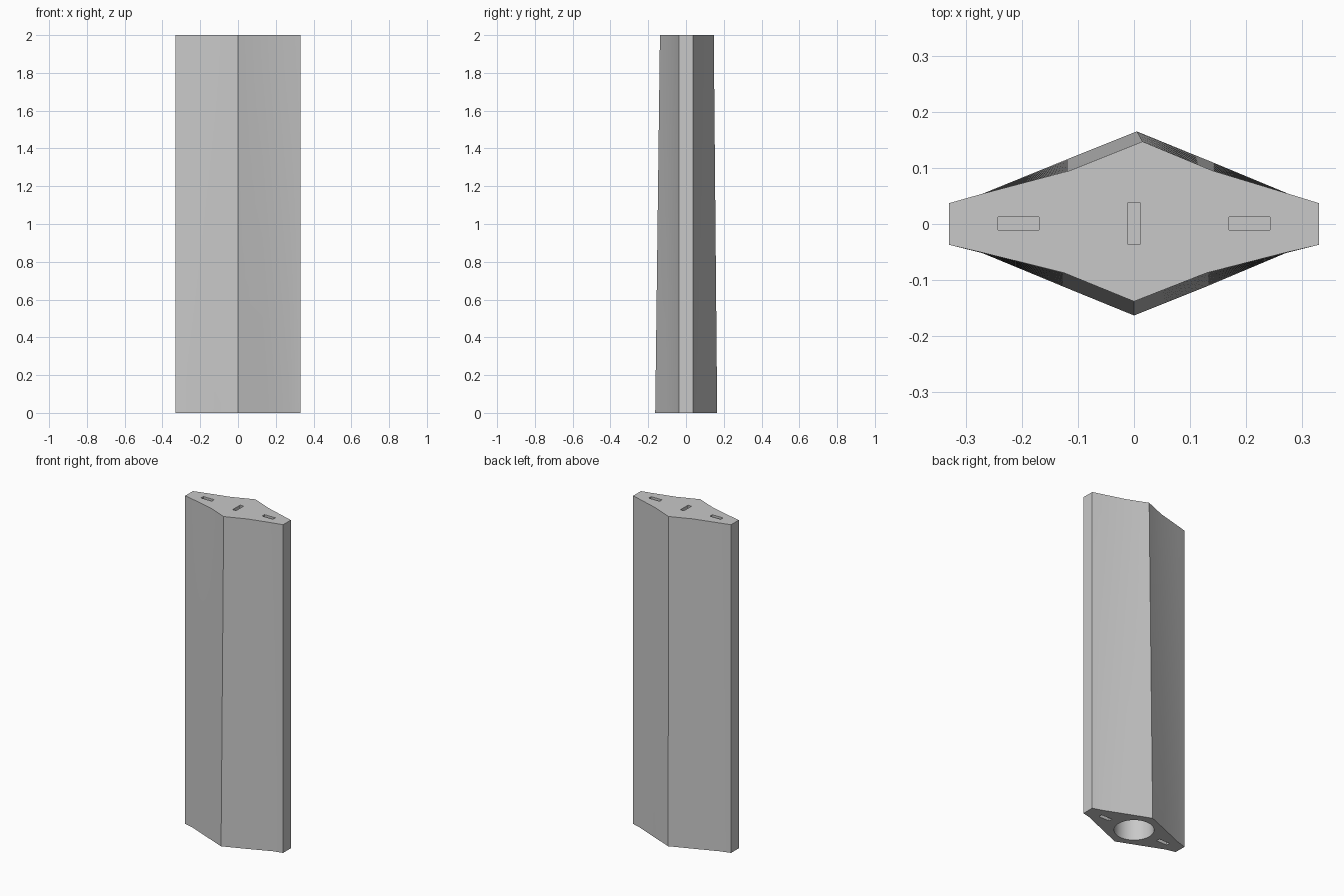
import bpy, bmesh, math
from mathutils import Matrix, Vector

if "Cube" in bpy.data.objects:
    bpy.data.objects.remove(bpy.data.objects["Cube"])

grey = bpy.data.materials.new("light grey")
grey.use_nodes = True
colour = (0.58, 0.58, 0.58, 1)
grey.diffuse_color = colour
grey.node_tree.nodes["Principled BSDF"].inputs["Base Color"].default_value = colour

# Matching outlines: straight-sided at the foot, pinched at the head
foot = [(-.33, -.037), (-.27, -.052), (-.125, -.112), (0, -.163), (.13, -.111), (.27, -.052),
        (.33, -.037), (.33, .037), (.275, .054), (.14, .11), (.005, .165), (-.115, .117),
        (-.27, .054), (-.33, .037)]
head = [(-.33, -.037), (-.27, -.051), (-.125, -.087), (0, -.138), (.13, -.087), (.27, -.051),
        (.33, -.037), (.33, .037), (.275, .054), (.14, .095), (.015, .147), (-.115, .095),
        (-.27, .054), (-.33, .037)]
HEIGHT, LEVELS = 2.0, 12


def make_object(name, bm):
    bmesh.ops.recalc_face_normals(bm, faces=bm.faces)
    mesh = bpy.data.meshes.new(name)
    bm.to_mesh(mesh)
    bm.free()
    mesh.materials.append(grey)
    obj = bpy.data.objects.new(name, mesh)
    bpy.context.collection.objects.link(obj)
    return obj


# Column lofted between the two outlines
bm = bmesh.new()
rings = []
for i in range(LEVELS + 1):
    t = i / LEVELS
    rings.append([bm.verts.new(Vector((*a, 0)).lerp(Vector((*b, HEIGHT)), t))
                  for a, b in zip(foot, head)])
for low, high in zip(rings, rings[1:]):
    for k in range(len(low)):
        n = (k + 1) % len(low)
        bm.faces.new((low[k], low[n], high[n], high[k]))
bm.faces.new(rings[0][::-1])
bm.faces.new(rings[-1])
column = make_object("column", bm)


def cut(cutter):
    mod = column.modifiers.new("cut", 'BOOLEAN')
    mod.operation, mod.solver, mod.object = 'DIFFERENCE', 'EXACT', cutter
    bpy.context.view_layer.objects.active = column
    bpy.ops.object.modifier_apply(modifier=mod.name)
    bpy.data.objects.remove(cutter)


def cut_slot(x, z, size_x, size_y):
    bm = bmesh.new()
    place = Matrix.Translation((x, .001, z)) @ Matrix.Diagonal((size_x, size_y, .08, 1))
    bmesh.ops.create_cube(bm, size=1, matrix=place)
    cut(make_object("slot_cutter", bm))


# Peg slots in the head and foot
cut_slot(0, HEIGHT, .023, .073)
for side in (-1, 1):
    for z in (0, HEIGHT):
        cut_slot(side * .206, z, .073, .023)

# Round socket in the foot
bm = bmesh.new()
bmesh.ops.create_cone(bm, cap_ends=True, segments=48, radius1=.11, radius2=.11, depth=1)
cut(make_object("socket_cutter", bm))

# Soft bends, crisp ridges
bpy.ops.object.select_all(action='DESELECT')
column.select_set(True)
bpy.context.view_layer.objects.active = column
bpy.ops.object.shade_smooth_by_angle(angle=math.radians(30))
